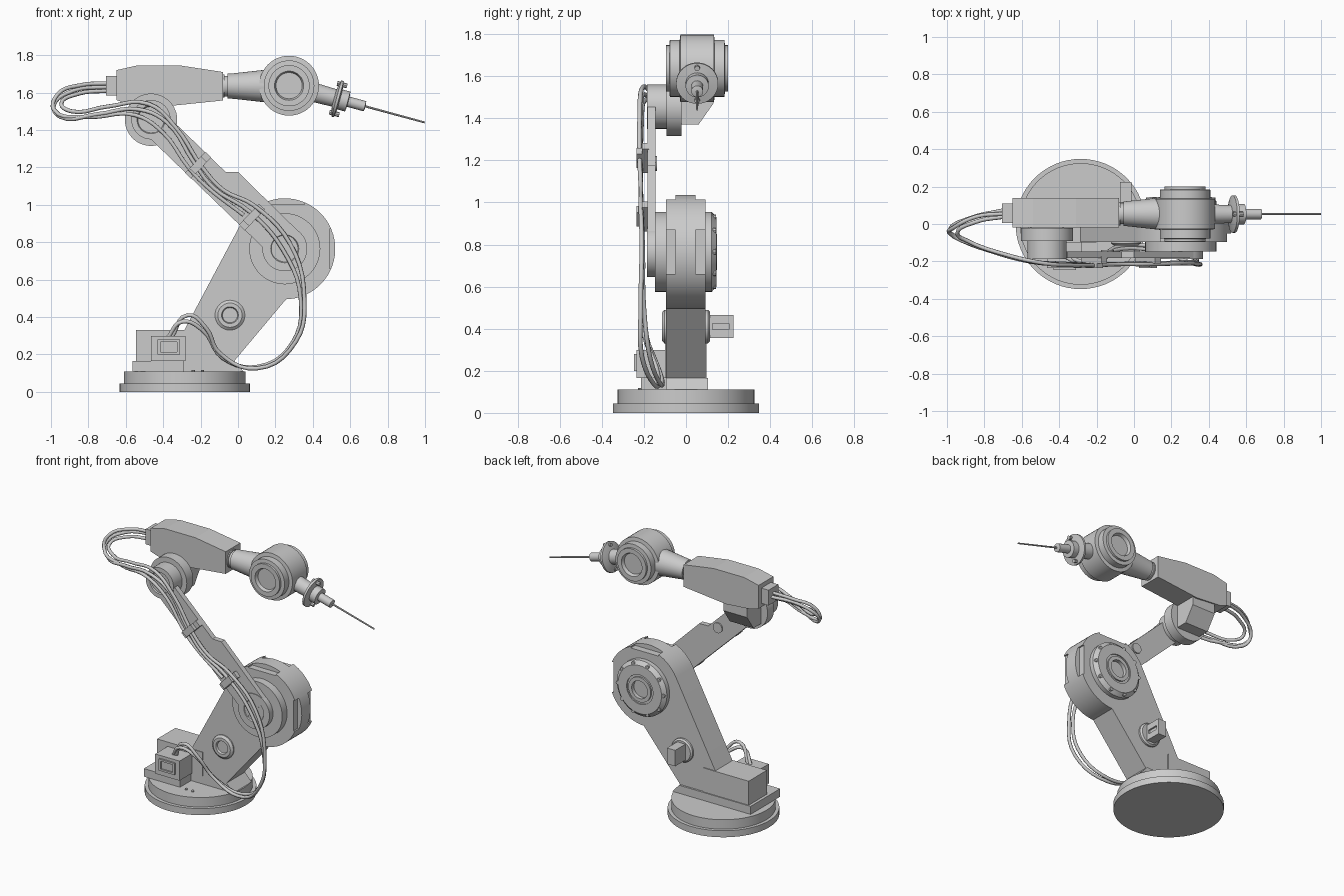
import bpy, bmesh, math
from mathutils import Vector

if "Cube" in bpy.data.objects:
    bpy.data.objects.remove(bpy.data.objects["Cube"])


def finish(name, bm, smooth=False):
    bmesh.ops.remove_doubles(bm, verts=bm.verts, dist=1e-5)
    bmesh.ops.recalc_face_normals(bm, faces=bm.faces)
    me = bpy.data.meshes.new(name)
    bm.to_mesh(me)
    bm.free()
    ob = bpy.data.objects.new(name, me)
    bpy.context.collection.objects.link(ob)
    if smooth:
        bpy.ops.object.select_all(action='DESELECT')
        ob.select_set(True)
        bpy.context.view_layer.objects.active = ob
        bpy.ops.object.shade_smooth_by_angle(angle=math.radians(30))
    return ob


def lathe(name, prof, loc, axis, segs=48):
    """Revolve (radius, height) points; heights run along axis from loc."""
    bm = bmesh.new()
    vs = [bm.verts.new((r, 0, h)) for r, h in prof]
    es = [bm.edges.new(p) for p in zip(vs, vs[1:])]
    bmesh.ops.spin(bm, geom=vs + es, cent=(0, 0, 0), axis=(0, 0, 1),
                   angle=math.tau, steps=segs)
    ob = finish(name, bm, True)
    ob.rotation_mode = 'QUATERNION'
    ob.rotation_quaternion = Vector(axis).to_track_quat('Z', 'Y')
    ob.location = loc
    return ob


def prism(name, pts, a, b, plane='xz', smooth=False):
    """Extrude a side profile along y, or a yz profile along x."""
    bm = bmesh.new()
    put = (lambda u, v, w: (u, w, v)) if plane == 'xz' else (lambda u, v, w: (w, u, v))
    f = bm.faces.new([bm.verts.new(put(u, v, a)) for u, v in pts])
    g = bmesh.ops.extrude_face_region(bm, geom=[f])
    off = Vector(put(0, 0, b - a))
    for v in g['geom']:
        if isinstance(v, bmesh.types.BMVert):
            v.co += off
    return finish(name, bm, smooth)


def box(name, x, y, z):
    return prism(name, [(x[0], z[0]), (x[1], z[0]), (x[1], z[1]), (x[0], z[1])], *y)


def arc(c, r, a0, a1, n=24):
    return [(c[0] + r * math.cos(math.radians(a0 + (a1 - a0) * i / n)),
             c[1] + r * math.sin(math.radians(a0 + (a1 - a0) * i / n))) for i in range(n + 1)]


def cut(ob, cutter):
    cutter.hide_render = True
    cutter.hide_set(True)
    m = ob.modifiers.new('cut', 'BOOLEAN')
    m.operation, m.object, m.solver = 'DIFFERENCE', cutter, 'EXACT'


BACK, FRONT, UP = (0, 1, 0), (0, -1, 0), (0, 0, 1)
ELBOW, SHOULDER, TOP = (0.25, 0.765), (-0.043, 0.41), (-0.465, 1.455)

# Turntable base
lathe('base', [(0, 0), (.348, 0), (.348, .045), (.325, .045), (.325, .11), (0, .11)],
      (-.285, 0, 0), UP, 64)
prism('base_plate', [(-.565, .11), (.03, .11), (-.02, .165), (-.565, .165)], -.095, .105)
box('connector_plate', (-.565, -.29), (-.215, -.095), (.11, .165))
box('motor_housing', (-.545, -.2), (-.1, .098), (.165, .33))
box('connector_box', (-.465, -.28), (-.235, -.1), (.165, .3))
socket = box('connector_socket', (-.43, -.31), (-.247, -.23), (.2, .28))
cut(socket, box('socket_cutter', (-.415, -.325), (-.26, -.237), (.213, .267)))
for i in range(2):
    lathe('base_screw', [(0, 0), (.009, 0), (.009, .008), (0, .008)],
          (-.24 + i * .05, -.22, .11), UP, 8)

# Lower arm with notched rim at the elbow
arm = prism('lower_arm', [(-.375, .165), (-.02, .165), (.257, .495)]
            + arc(ELBOW, .27, -85, 152, 40), -.095, .092, smooth=True)
for k, ang in enumerate((0, 90)):
    for s in (-1, 1):
        a = math.radians(ang)
        pts = []
        for u, v in ((.238, -.105), (.3, -.105), (.3, .105), (.238, .105)):
            pts.append((ELBOW[0] + u * math.cos(a) - v * math.sin(a),
                        ELBOW[1] + u * math.sin(a) + v * math.cos(a)))
        y = (-.12, -.05) if s < 0 else (.045, .12)
        cut(arm, prism('rim_cutter', pts, *y))

# Elbow covers
cover = lathe('elbow_back_cover', [(0, -.01), (.19, -.01), (.19, .03), (.165, .053), (.1, .053),
              (.1, .045), (.085, .045), (.085, .056), (.06, .056), (.06, .03), (0, .03)],
              (ELBOW[0], .092, ELBOW[1]), BACK)
for i in range(10):
    a = math.tau * i / 10
    lathe('cover_bolt', [(0, 0), (.013, 0), (.013, .05), (0, .05)],
          (ELBOW[0] + .172 * math.cos(a), .092, ELBOW[1] + .172 * math.sin(a)), BACK, 8)
lathe('elbow_front_disc', [(0, -.01), (.19, -.01), (.19, .053), (0, .053)],
      (ELBOW[0], -.095, ELBOW[1]), FRONT)

# Shoulder pivot and its motor
X, Z = SHOULDER
lathe('shoulder_cap', [(0, -.01), (.08, -.01), (.08, .008), (.065, .02), (.045, .02),
      (.04, .008), (0, .008)], (X, -.095, Z), FRONT, 32)
lathe('shoulder_back_cap', [(0, -.01), (.08, -.01), (.08, .012), (.07, .022), (0, .022)],
      (X, .092, Z), BACK, 32)
motor = box('shoulder_motor', (X - .032, X + .03), (.1, .225), (Z - .055, Z + .055))
cut(motor, box('motor_slot_cutter', (X + .018, X + .06), (.125, .205), (Z - .014, Z + .014)))

# Upper arm: flat link with rounded ends and a wider lower half
d = Vector((ELBOW[0] - TOP[0], ELBOW[1] - TOP[1]))
L = d.length
d.normalize()
n = Vector((-d.y, d.x))


def along(t, s):
    p = Vector(TOP) + d * t + n * s
    return (p.x, p.y)


link = [(.055, -.076), (L, -.076), (L, .118), (.53, .122), (.48, .076), (.08, .076)]
prism('upper_arm', [along(t, s) for t, s in link], -.182, -.146)
for nm, c, r in (('upper_arm_top_end', TOP, .105), ('upper_arm_elbow_end', ELBOW, .12)):
    lathe(nm, [(0, 0), (r, 0), (r, .04), (.075, .04), (.07, .033), (0, .033)],
          (c[0], -.146, c[1]), FRONT)
p = along(.42, .03)
lathe('upper_arm_cap', [(0, 0), (.035, 0), (.035, .012), (0, .012)], (p[0], -.15, p[1]), BACK, 24)

# Joint discs under the forearm and the bracket joining them
lathe('forearm_joint', [(0, 0), (.14, 0), (.14, .07), (.105, .07), (.105, .126), (0, .126)],
      (TOP[0], -.022, TOP[1]), FRONT)
prism('forearm_bracket', [(-.03, 1.37), (.06, 1.37), (.13, 1.47), (.13, 1.56), (-.03, 1.56)],
      -.555, -.375, 'yz')

# Forearm
prism('forearm', [(-.65, 1.56), (-.59, 1.54), (-.4, 1.525), (-.08, 1.558), (-.08, 1.71),
      (-.31, 1.745), (-.54, 1.745), (-.65, 1.72)], -.02, .14)
box('forearm_rear_block', (-.705, -.64), (.005, .11), (1.585, 1.69))
lathe('forearm_neck', [(0, 0), (.062, 0), (.062, .012), (.055, .012), (.055, .03), (.066, .03),
      (.066, .04), (.088, .24), (0, .24)], (-.085, .055, 1.635), (1, 0, 0), 32)

# Wrist drum
half = [(.16, .08), (.135, .083), (.135, .13), (.11, .132), (.11, .147), (.078, .147),
        (.07, .125), (0, .125)]
W = Vector((.273, .053, 1.637))
lathe('wrist', [(r, -h) for r, h in reversed(half)] + half, W, BACK)

# Tool along a downward axis
tool = Vector((.727, 0, -.197)).normalized()
lathe('tool_mount', [(0, .12), (.052, .12), (.048, .25), (.075, .255), (.1, .262), (.1, .276),
      (.055, .282), (.055, .325), (.028, .328), (.028, .42), (.012, .424), (0, .424)], W, tool, 32)
lathe('tool_needle', [(0, .4), (.006, .4), (.005, .752), (0, .752)], W, tool, 8)
for a in (math.pi / 2, -math.pi / 2):
    side = Vector((0, 1, 0)).cross(tool) * math.sin(a)
    lathe('flange_bolt', [(0, .245), (.013, .245), (.013, .3), (0, .3)],
          W + side * .08, tool, 8)

# Cable clamps on the upper arm
for t in (.35, .75):
    pts = [along(t + a, s) for a, s in ((-.022, -.078), (.022, -.078), (.022, .078), (-.022, .078))]
    prism('cable_clamp', pts, -.21, -.175)
    pts = [along(t + a, s) for a, s in ((-.022, -.045), (.022, -.045), (.022, .045), (-.022, .045))]
    prism('cable_clamp_bridge', pts, -.235, -.2)

# Cables from the forearm, along the upper arm and down to the connector
paths = [
    [(-.69, .075, 1.63), (-.88, .03, 1.61), (-.985, -.03, 1.53), (-.95, -.07, 1.47),
     (-.75, -.15, 1.485), (-.53, -.205, 1.51), (-.38, -.215, 1.44), (-.235, -.218, 1.225),
     (-.13, -.215, 1.09), (.06, -.212, .965), (.24, -.205, .76), (.335, -.2, .5),
     (.29, -.17, .26), (.11, -.12, .135), (-.08, -.12, .18), (-.19, -.18, .33),
     (-.3, -.2, .375), (-.375, -.17, .29)],
    [(-.69, .04, 1.61), (-.85, .01, 1.595), (-.945, -.05, 1.54), (-.89, -.09, 1.5),
     (-.7, -.16, 1.525), (-.48, -.21, 1.54), (-.33, -.22, 1.41), (-.19, -.22, 1.2),
     (-.08, -.215, 1.08), (.08, -.215, 1.0), (.28, -.21, .79), (.355, -.215, .5),
     (.31, -.21, .27), (.1, -.14, .125), (-.1, -.14, .21), (-.17, -.19, .34),
     (-.27, -.2, .41), (-.355, -.17, .29)],
    [(-.69, .055, 1.65), (-.84, .04, 1.64), (-.965, -.02, 1.59), (-.985, -.05, 1.51),
     (-.8, -.13, 1.47), (-.55, -.2, 1.48), (-.4, -.21, 1.385), (-.265, -.215, 1.2),
     (-.17, -.215, 1.1), (.03, -.21, .945)],
]
for path in paths:
    cu = bpy.data.curves.new('cable', 'CURVE')
    cu.dimensions = '3D'
    cu.bevel_depth, cu.bevel_resolution, cu.resolution_u = .011, 2, 5
    cu.use_fill_caps = True
    sp = cu.splines.new('BEZIER')
    sp.bezier_points.add(len(path) - 1)
    for bp, co in zip(sp.bezier_points, path):
        bp.co = co
        bp.handle_left_type = bp.handle_right_type = 'AUTO'
    bpy.context.collection.objects.link(bpy.data.objects.new('cable', cu))
